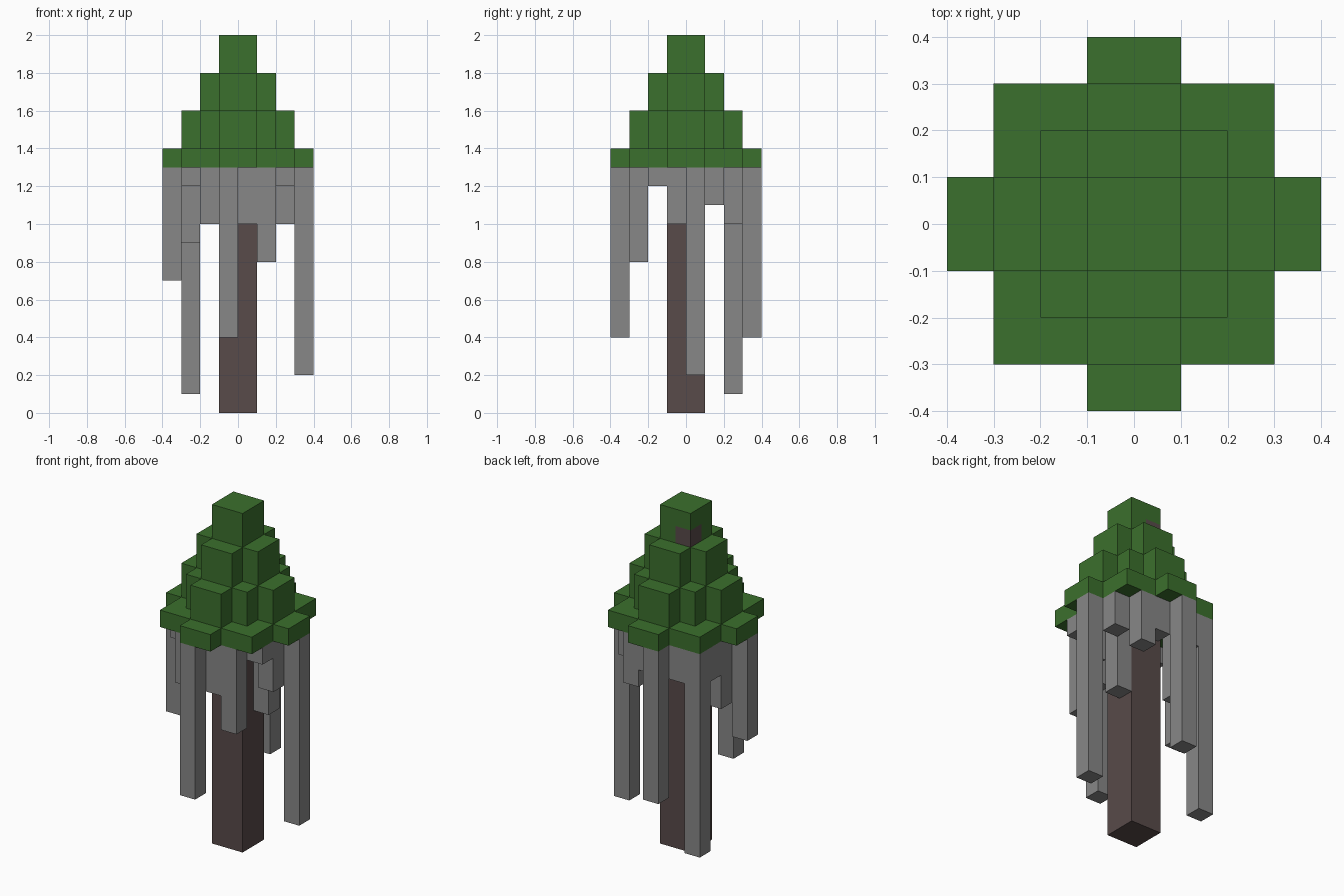
import bpy
import bmesh
from mathutils import Matrix, Vector

UNIT = 0.1  # edge length of one grid cell

default_cube = bpy.data.objects.get("Cube")
if default_cube:
    bpy.data.objects.remove(default_cube, do_unlink=True)


def make_material(name, colour):
    material = bpy.data.materials.new(name)
    material.use_nodes = True
    material.diffuse_color = (*colour, 1)
    shader = material.node_tree.nodes["Principled BSDF"]
    shader.inputs["Base Color"].default_value = (*colour, 1)
    shader.inputs["Roughness"].default_value = 0.9
    return material


leaf_green = make_material("leaf green", (0.044, 0.162, 0.026))
bark_brown = make_material("bark brown", (0.098, 0.069, 0.067))
root_grey = make_material("root grey", (0.242, 0.242, 0.242))


def finish(bm, name, material):
    bmesh.ops.recalc_face_normals(bm, faces=bm.faces)
    mesh = bpy.data.meshes.new(name)
    bm.to_mesh(mesh)
    bm.free()
    mesh.materials.append(material)
    obj = bpy.data.objects.new(name, mesh)
    bpy.context.collection.objects.link(obj)
    return obj


def prism(name, outline, bottom, top, material):
    """Extrude a flat outline, given in grid cells, from bottom to top."""
    bm = bmesh.new()
    base = [bm.verts.new((x * UNIT, y * UNIT, bottom * UNIT)) for x, y in outline]
    face = bm.faces.new(base)
    extruded = bmesh.ops.extrude_face_region(bm, geom=[face], use_keep_orig=True)
    raised = [v for v in extruded["geom"] if isinstance(v, bmesh.types.BMVert)]
    bmesh.ops.translate(bm, verts=raised, vec=(0, 0, (top - bottom) * UNIT))
    return finish(bm, name, material)


def box(name, x, y, width, depth, bottom, top, material):
    outline = [(x, y), (x + width, y), (x + width, y + depth), (x, y + depth)]
    return prism(name, outline, bottom, top, material)


def tier_outline(square, reach):
    """Square with a two-cell-wide arm on every side."""
    quarter = [(reach, -1), (reach, 1), (square, 1), (square, square), (1, square)]
    points = []
    for turn in range(4):
        rotation = Matrix.Rotation(turn * 1.5707963, 2)
        for corner in quarter:
            x, y = rotation @ Vector(corner)
            point = (round(x), round(y))
            if point not in points:
                points.append(point)
    return points


# Trunk, and the bit of bark showing through the crown tip
box("trunk", -1, -1, 2, 2, 0, 13, bark_brown)
box("bark_knot", -1, 0, 1, 1, 18, 19, bark_brown)

# Stepped crown, widest tier at the bottom
prism("crown_lower_tier", tier_outline(3, 4), 13, 14, leaf_green)
prism("crown_middle_tier", tier_outline(2, 3), 14, 16, leaf_green)
prism("crown_upper_tier", tier_outline(1, 2), 16, 18, leaf_green)

# Crown tip, notched around the bark
tip_notch = [(-1, -1), (1, -1), (1, 1), (0, 1), (0, 0), (-1, 0)]
prism("crown_tip_base", tip_notch, 18, 19, leaf_green)
box("crown_tip", -1, -1, 2, 2, 19, 20, leaf_green)

# Hanging roots: cell x, cell y, height of the lower end
hanging_roots = {
    "front": [(-2, -3, 10), (-1, -4, 4), (0, -3, 10), (1, -3, 8)],
    "left": [(2, -2, 12), (2, -1, 10), (3, 0, 2), (2, 1, 11)],
    "back": [(1, 2, 10), (0, 2, 11), (-1, 3, 4), (-2, 2, 11)],
    "right": [(-3, 2, 1), (-3, 1, 11), (-3, 0, 9), (-4, -1, 7), (-3, -2, 12)],
    "inner": [(1, 0, 8)],
}
for side, roots in hanging_roots.items():
    for number, (x, y, lower_end) in enumerate(roots, start=1):
        box(f"{side}_hanging_root_{number}", x, y, 1, 1, lower_end, 13, root_grey)
